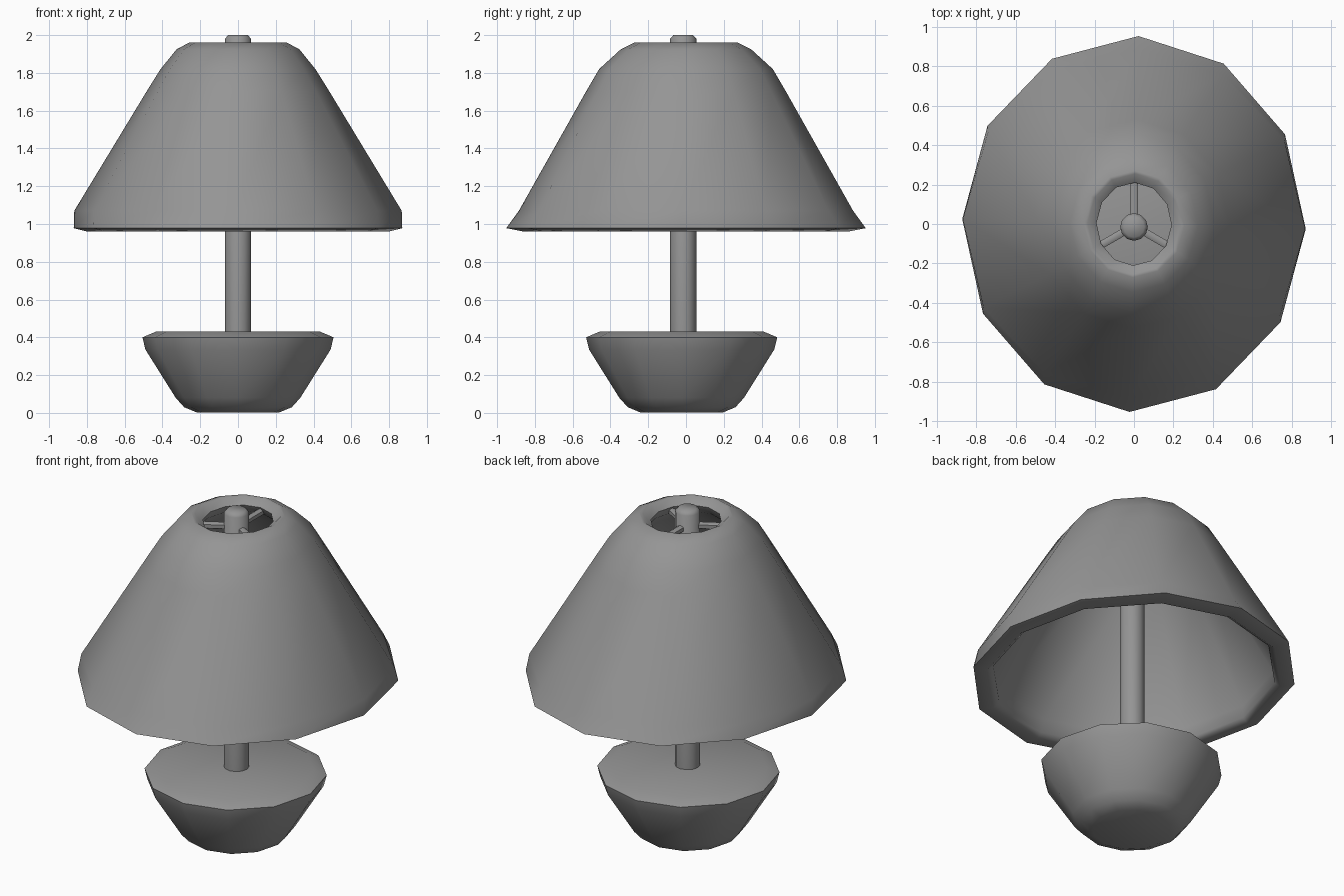
import bpy, bmesh, math
from mathutils import Matrix, Vector

cube = bpy.data.objects.get("Cube")
if cube:
    bpy.data.objects.remove(cube, do_unlink=True)

grey = bpy.data.materials.new("plain_grey")
grey.use_nodes = True
colour = (0.3, 0.3, 0.3, 1)
grey.diffuse_color = colour
grey.node_tree.nodes["Principled BSDF"].inputs["Base Color"].default_value = colour

SIDES = 12


def finish(name, bm):
    """Turn a bmesh into a smooth shaded grey object."""
    bmesh.ops.recalc_face_normals(bm, faces=bm.faces)
    mesh = bpy.data.meshes.new(name)
    bm.to_mesh(mesh)
    bm.free()
    mesh.materials.append(grey)
    obj = bpy.data.objects.new(name, mesh)
    bpy.context.collection.objects.link(obj)
    bpy.ops.object.select_all(action='DESELECT')
    obj.select_set(True)
    bpy.context.view_layer.objects.active = obj
    bpy.ops.object.shade_smooth_by_angle(angle=math.radians(60))
    return obj


def lathe(name, profile, centre_y=0, turn=0, closed=False):
    """Skin elliptical rings given as (x radius, y radius, height)."""
    bm = bmesh.new()
    angles = [math.tau * i / SIDES + turn for i in range(SIDES)]
    rings = [[bm.verts.new((rx * math.cos(a), ry * math.sin(a) + centre_y, z))
              for a in angles] for rx, ry, z in profile]
    pairs = list(zip(rings, rings[1:]))
    if closed:
        pairs.append((rings[-1], rings[0]))
    for low, high in pairs:
        for i in range(SIDES):
            j = (i + 1) % SIDES
            bm.faces.new((low[i], low[j], high[j], high[i]))
    if not closed:
        bm.faces.new(rings[0])
        bm.faces.new(rings[-1])
    return finish(name, bm)


# Bowl shaped base
lathe("base", [(r, r, z) for r, z in (
    (0.22, 0.003), (0.285, 0.03), (0.33, 0.08), (0.49, 0.335),
    (0.506, 0.40), (0.435, 0.43))], centre_y=-0.023)

# Upright pole with a chamfered tip
lathe("pole", [(r, r, z) for r, z in (
    (0.07, 0.40), (0.07, 1.98), (0.052, 2.0))], centre_y=-0.015)

# Thick hollow shade: outside from the lip to the crown, then back down inside
lathe("shade", [
    (0.80, 0.86, 0.96), (0.87, 0.952, 0.978), (0.867, 0.885, 1.07),
    (0.485, 0.53, 1.70), (0.41, 0.46, 1.82), (0.325, 0.345, 1.925),
    (0.255, 0.27, 1.962), (0.235, 0.255, 1.96), (0.19, 0.21, 1.925),
    (0.21, 0.23, 1.88), (0.33, 0.36, 1.78), (0.41, 0.44, 1.68),
    (0.77, 0.80, 1.06), (0.77, 0.82, 0.985)],
    turn=math.radians(-1.5), closed=True)

# Three spokes joining the pole to the shade
for i, degrees in enumerate((90, 210, 330)):
    bm = bmesh.new()
    a = math.radians(degrees)
    direction = Vector((math.cos(a), math.sin(a), 0))
    place = Matrix.Translation(direction * 0.135 + Vector((0, -0.01, 1.895)))
    turn = direction.to_track_quat('Z', 'Y').to_matrix().to_4x4()
    bmesh.ops.create_cone(bm, cap_ends=True, segments=6, radius1=0.022,
                          radius2=0.022, depth=0.2, matrix=place @ turn)
    finish("spoke_%d" % (i + 1), bm)
